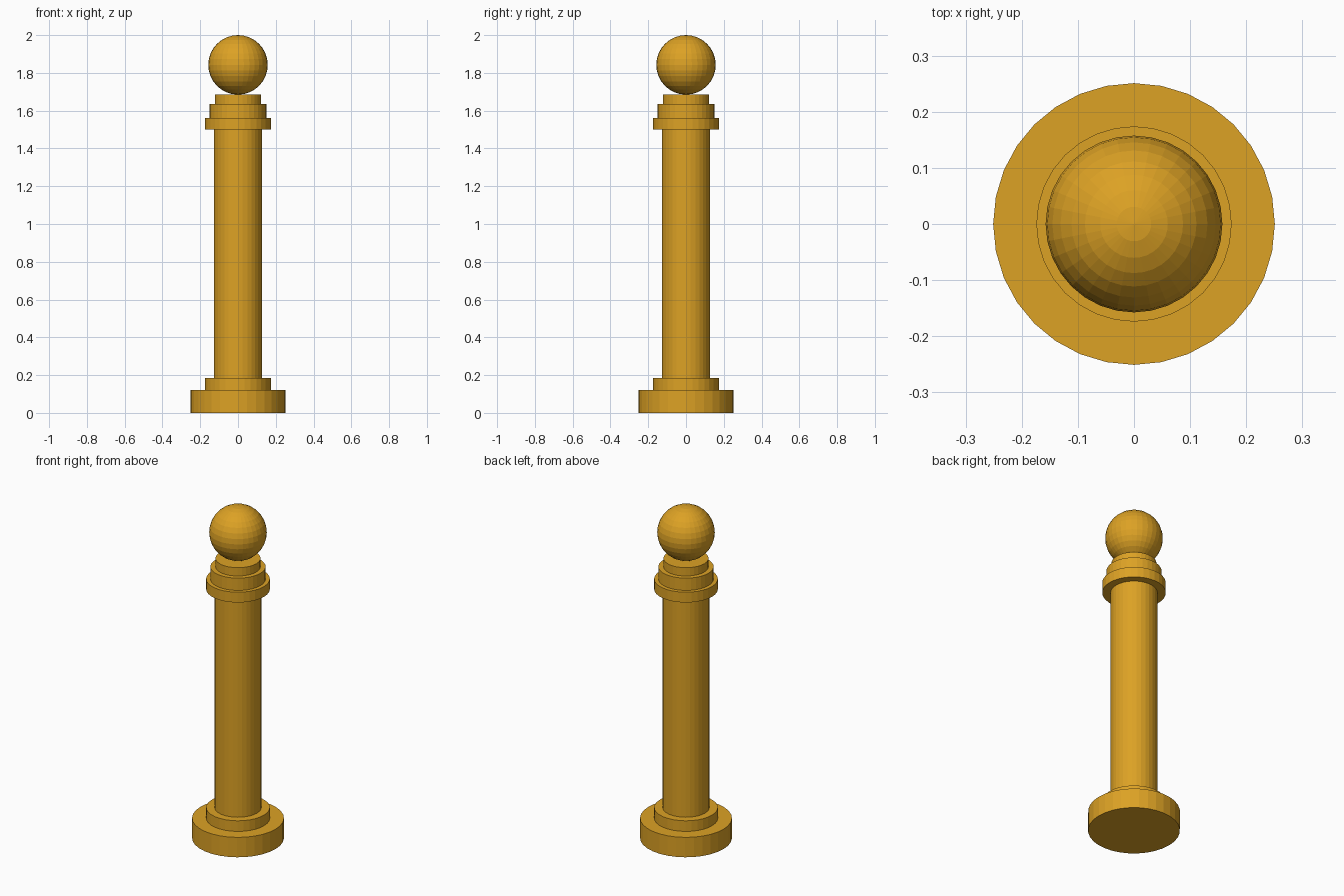
import bpy

if "Cube" in bpy.data.objects:
    bpy.data.objects.remove(bpy.data.objects["Cube"])

# Single golden paint
gold = bpy.data.materials.new("golden_yellow")
gold.diffuse_color = (0.72, 0.36, 0.018, 1.0)
gold.use_nodes = True
gold.node_tree.nodes["Principled BSDF"].inputs["Base Color"].default_value = gold.diffuse_color


def disc(name, radius, z0, z1):
    """Upright 32-sided cylinder between two heights."""
    bpy.ops.mesh.primitive_cylinder_add(
        vertices=32, radius=radius, depth=z1 - z0,
        location=(0, 0, (z0 + z1) / 2), rotation=(0, 0, 0))
    ob = bpy.context.object
    ob.name = name
    ob.data.materials.append(gold)
    return ob


# Stepped foot, shaft and stepped cap, from the ground up
disc("base_plate", 0.251, 0.0, 0.12)
disc("base_step", 0.174, 0.12, 0.184)
disc("shaft", 0.128, 0.184, 1.5)
disc("cap_collar", 0.174, 1.5, 1.562)
disc("cap_step", 0.151, 1.562, 1.636)
disc("cap_neck", 0.123, 1.636, 1.686)

# Ball finial resting on the neck
bpy.ops.mesh.primitive_uv_sphere_add(
    segments=32, ring_count=16, radius=0.1575, location=(0, 0, 1.8425))
ball = bpy.context.object
ball.name = "ball_finial"
ball.data.materials.append(gold)
